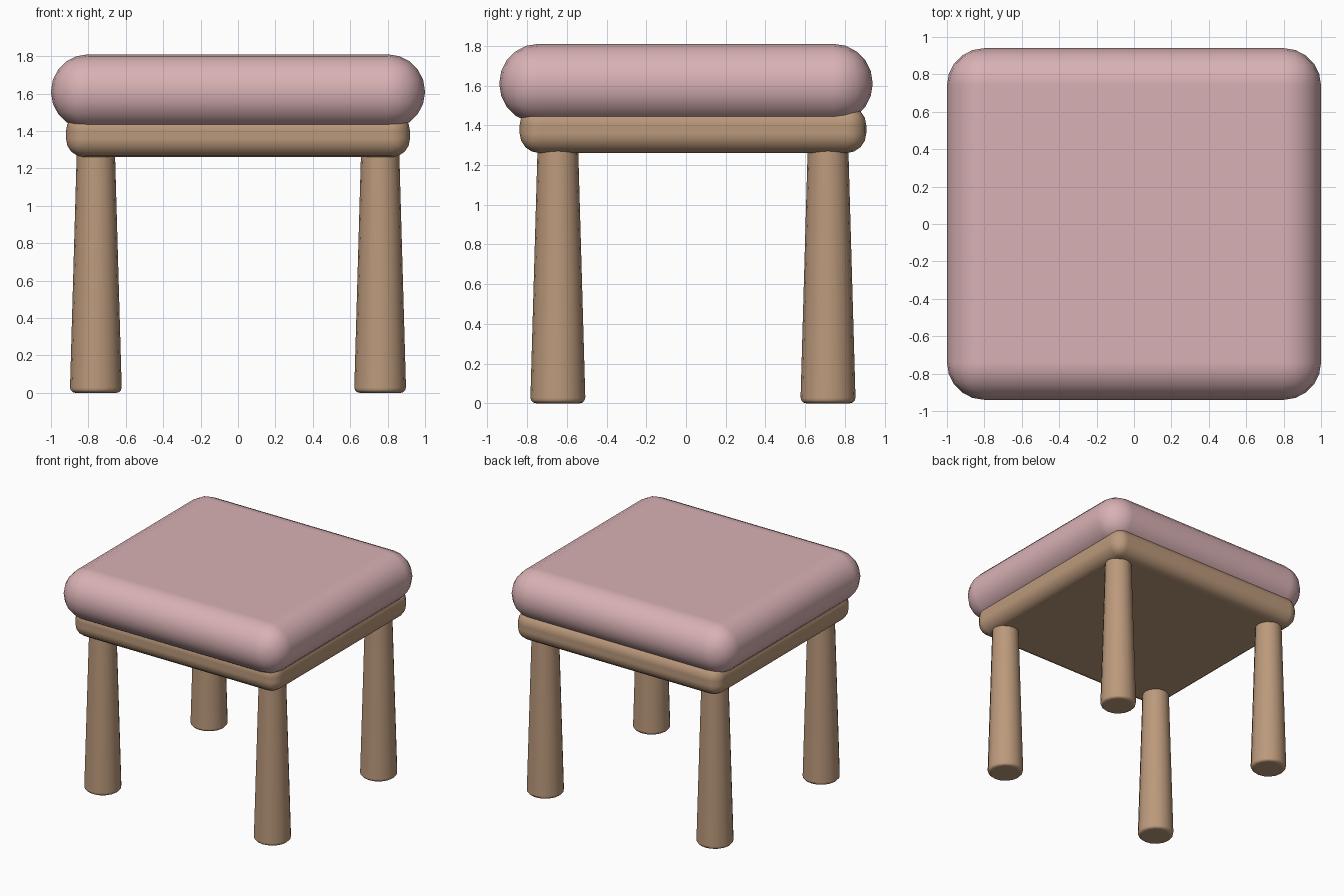
import bpy, bmesh, math

if "Cube" in bpy.data.objects:
    bpy.data.objects.remove(bpy.data.objects["Cube"])

def material(name, rgb):
    m = bpy.data.materials.new(name)
    m.diffuse_color = (*rgb, 1.0)
    m.use_nodes = True
    m.node_tree.nodes["Principled BSDF"].inputs["Base Color"].default_value = m.diffuse_color
    return m

pink = material("dusty pink fabric", (0.69, 0.44, 0.455))
wood = material("light brown wood", (0.50, 0.32, 0.20))

def finish(name, bm, loc, mat, radius, segments, angle):
    """Turn a bmesh into a smooth object with rounded edges."""
    me = bpy.data.meshes.new(name)
    bm.to_mesh(me)
    bm.free()
    me.materials.append(mat)
    for p in me.polygons:
        p.use_smooth = True
    ob = bpy.data.objects.new(name, me)
    ob.location = loc
    bpy.context.collection.objects.link(ob)
    bev = ob.modifiers.new("round edges", 'BEVEL')
    bev.width = radius
    bev.segments = segments
    bev.limit_method = 'ANGLE'
    bev.angle_limit = math.radians(angle)
    bev.harden_normals = True
    return ob

def rounded_box(name, size, loc, mat, radius, segments):
    bm = bmesh.new()
    bmesh.ops.create_cube(bm, size=1)
    bmesh.ops.scale(bm, vec=size, verts=bm.verts)
    return finish(name, bm, loc, mat, radius, segments, 30)

def tapered_leg(name, x, y):
    bm = bmesh.new()
    h = 1.40
    bmesh.ops.create_cone(bm, cap_ends=True, segments=16,
                          radius1=0.139, radius2=0.099, depth=h)
    return finish(name, bm, (x, y, h / 2), wood, 0.03, 3, 50)

# Padded cushion with fully rounded sides
rounded_box("cushion", (2.0, 1.88, 0.40), (0, 0, 1.61), pink, 0.199, 5)

# Wooden seat frame, set slightly towards the back
BACK = 0.035
rounded_box("seat_frame", (1.84, 1.745, 0.24), (0, BACK, 1.38), wood, 0.10, 4)

# Four tapered legs
for fb, sy in (("front", -1), ("back", 1)):
    for lr, sx in (("left", -1), ("right", 1)):
        tapered_leg(f"{fb}_{lr}_leg", sx * 0.76, BACK + sy * 0.68)
